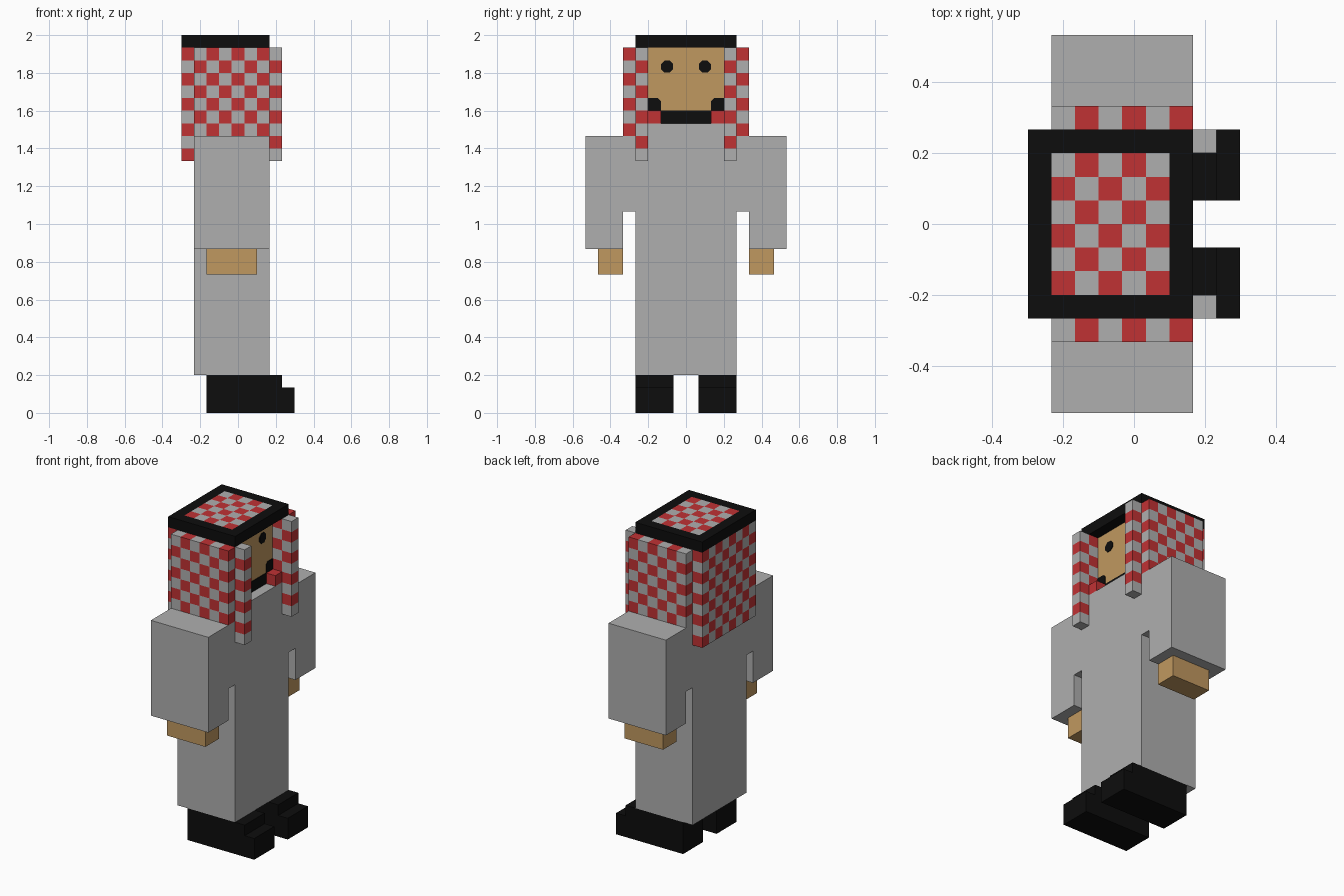
import bpy, bmesh, math
from mathutils import Vector

cube = bpy.data.objects.get("Cube")
if cube:
    bpy.data.objects.remove(cube, do_unlink=True)

U = 1 / 15      # one block
X0 = -4.5       # block coordinate x = 0 sits here


def material(name, rgb):
    m = bpy.data.materials.new(name)
    m.use_nodes = True
    m.diffuse_color = (*rgb, 1)
    bsdf = m.node_tree.nodes["Principled BSDF"]
    bsdf.inputs["Base Color"].default_value = (*rgb, 1)
    bsdf.inputs["Roughness"].default_value = 0.9
    return m


GREY = material("cloth_grey", (0.43, 0.43, 0.43))
RED = material("scarf_red", (0.527, 0.032, 0.034))
BLACK = material("black", (0.004, 0.004, 0.004))
SKIN = material("skin", (0.527, 0.314, 0.117))


def finish(name, bm, mats):
    """Scale block coordinates to model units and link the object."""
    bmesh.ops.recalc_face_normals(bm, faces=bm.faces)
    for v in bm.verts:
        v.co = Vector((v.co.x + X0, v.co.y, v.co.z)) * U
    me = bpy.data.meshes.new(name)
    bm.to_mesh(me)
    bm.free()
    for m in mats:
        me.materials.append(m)
    ob = bpy.data.objects.new(name, me)
    bpy.context.collection.objects.link(ob)
    return ob


def box_mesh(lo, hi):
    bm = bmesh.new()
    bmesh.ops.create_cube(bm, size=1)
    for v in bm.verts:
        v.co = Vector([lo[a] if v.co[a] < 0 else hi[a] for a in range(3)])
    return bm


def box(name, lo, hi, mat):
    return finish(name, box_mesh(lo, hi), [mat])


def checked_box(name, lo, hi, is_red):
    """Box cut into unit squares, coloured by is_red(cell, normal)."""
    bm = box_mesh(lo, hi)
    for a in range(3):
        normal = Vector([float(a == b) for b in range(3)])
        for p in range(lo[a] + 1, hi[a]):
            bmesh.ops.bisect_plane(bm, geom=bm.verts[:] + bm.edges[:] + bm.faces[:],
                                   plane_co=normal * p, plane_no=normal)
    bmesh.ops.recalc_face_normals(bm, faces=bm.faces)
    for f in bm.faces:
        cell = [math.floor(c) for c in f.calc_center_median() - f.normal * 0.5]
        f.material_index = int(is_red(cell, f.normal))
    return finish(name, bm, [GREY, RED])


def prism(name, profile, place, depth, mat):
    """Extrude a 2D profile, placed in 3D by a function, along a vector."""
    bm = bmesh.new()
    face = bm.faces.new([bm.verts.new(place(a, b)) for a, b in profile])
    ext = bmesh.ops.extrude_face_region(bm, geom=[face])["geom"]
    bmesh.ops.translate(bm, vec=depth,
                        verts=[g for g in ext if isinstance(g, bmesh.types.BMVert)])
    return finish(name, bm, [mat])


def side_rule(c, n):
    return (c[0] + c[2]) % 2 == 0


def back_rule(c, n):
    return (c[1] + 4 + c[2]) % 2 == 1 if abs(n.x) > 0.5 else side_rule(c, n)


def crown_rule(c, n):
    return (c[0] - 1 + c[1] + 3) % 2 == 0


# Robe with sleeves, one half outline mirrored in y
half = [(4, 3), (4, 16), (5, 16), (5, 13), (8, 13), (8, 22)]
outline = half + [(-y, z) for y, z in reversed(half)]
prism("robe", outline, lambda y, z: (1, y, z), (6, 0, 0), GREY)
box("collar", (6, -2, 22), (7, 2, 23), GREY)

# Head with a flat face set back under the headband
box("head", (1, -3, 22), (6, 3, 29), SKIN)
FACE = 6.0
PLATE = (0.06, 0, 0)


def on_face(y, z):
    return (FACE, y, z)


box("chin_beard", (FACE, -2, 23), (FACE + 0.06, 2, 24), BLACK)

# Headband ring and the checked crown inside it
box("headband_back", (0, -4, 29), (1, 4, 30), BLACK)
box("headband_front", (6, -4, 29), (7, 4, 30), BLACK)
checked_box("scarf_crown", (1, -3, 29), (6, 3, 30), crown_rule)
checked_box("scarf_back", (0, -4, 20), (1, 4, 29), back_rule)

for s, side in ((-1, "right"), (1, "left")):

    def span(a, b):
        return sorted((s * a, s * b))

    # Headband sides and scarf sides
    y0, y1 = span(3, 4)
    box(f"headband_{side}", (1, y0, 29), (6, y1, 30), BLACK)
    checked_box(f"scarf_strand_{side}", (7, y0, 20), (8, y1, 29), side_rule)
    y0, y1 = span(3, 5)
    checked_box(f"scarf_side_{side}", (1, y0, 22), (7, y1, 29), side_rule)
    y0, y1 = span(2, 3)
    checked_box(f"scarf_fold_{side}", (6, y0, 22), (7, y1, 24),
                lambda c, n: c[2] == 23)

    # Cheek beard and eight-sided eye
    cheek = [(s * y, z) for y, z in ((3, 24), (2, 24), (2, 24.75), (2.25, 25), (3, 25))]
    prism(f"cheek_beard_{side}", cheek, on_face, PLATE, BLACK)
    eye = [(s * 1.5 + 0.52 * math.cos(math.radians(22.5 + 45 * i)),
            27.5 + 0.52 * math.sin(math.radians(22.5 + 45 * i))) for i in range(8)]
    prism(f"eye_{side}", eye, on_face, PLATE, BLACK)

    # Hand
    y0, y1 = span(5, 7)
    box(f"hand_{side}", (2, y0, 11), (6, y1, 13), SKIN)

    # Boot with a lower toe
    boot = [(2, 0), (9, 0), (9, 2), (8, 2), (8, 3), (2, 3)]
    y0, y1 = span(1, 4)
    prism(f"boot_{side}", boot, lambda x, z: (x, y0, z), (0, y1 - y0, 0), BLACK)
